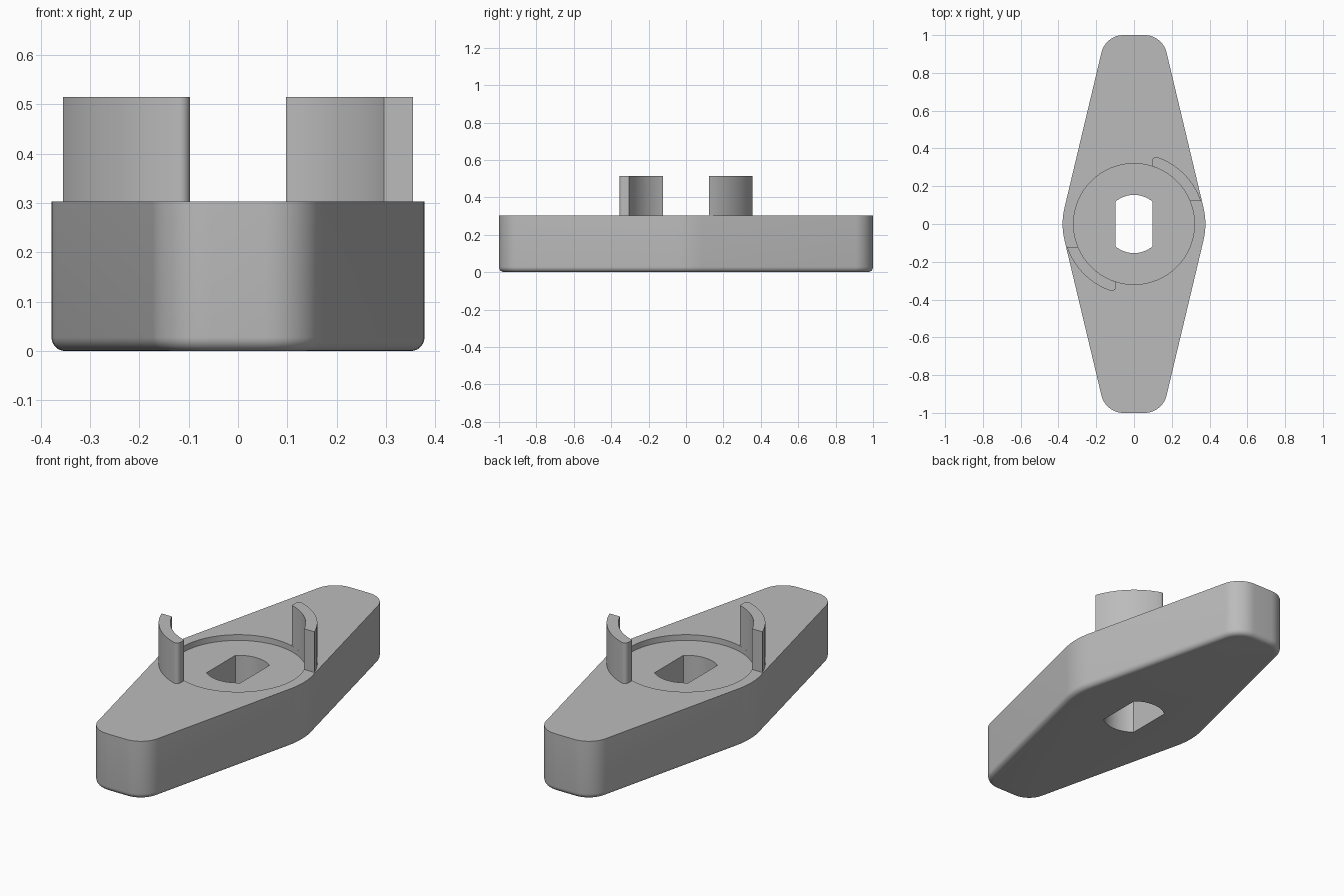
import bpy, bmesh
from math import sin, cos, asin, acos, pi, radians, sqrt

if "Cube" in bpy.data.objects:
    bpy.data.objects.remove(bpy.data.objects["Cube"])

H, FILLET = 0.303, 0.028           # plate height, lower edge rounding
R_MID, R_END = 0.378, 0.12         # waist radius, tip corner radius
TAPER = radians(13.4)              # angle of the tapering sides
R_RECESS, RECESS_Z = 0.32, 0.273

grey = bpy.data.materials.new("grey plastic")
grey.diffuse_color = (0.5, 0.5, 0.5, 1)
grey.use_nodes = True
grey.node_tree.nodes["Principled BSDF"].inputs["Base Color"].default_value = grey.diffuse_color


def arc(cx, cy, r, a0, a1, n):
    return [(cx + r * cos(a0 + (a1 - a0) * i / n),
             cy + r * sin(a0 + (a1 - a0) * i / n)) for i in range(n + 1)]


def loft(name, sections):
    """Closed solid through (outline, z) sections with equal point counts."""
    bm = bmesh.new()
    rings = [[bm.verts.new((x, y, z)) for x, y in pts] for pts, z in sections]
    n = len(rings[0])
    for lo, hi in zip(rings, rings[1:]):
        for i in range(n):
            j = (i + 1) % n
            bm.faces.new((lo[i], lo[j], hi[j], hi[i]))
    bm.faces.new(rings[0][::-1])
    bm.faces.new(rings[-1])
    bmesh.ops.recalc_face_normals(bm, faces=bm.faces)
    me = bpy.data.meshes.new(name)
    bm.to_mesh(me)
    bm.free()
    ob = bpy.data.objects.new(name, me)
    bpy.context.collection.objects.link(ob)
    me.materials.append(grey)
    return ob


def select(ob):
    bpy.ops.object.select_all(action='DESELECT')
    ob.select_set(True)
    bpy.context.view_layer.objects.active = ob


def smooth(ob):
    select(ob)
    bpy.ops.object.shade_smooth_by_angle(angle=radians(30))


def half_turn(pts):
    return [(-x, -y) for x, y in pts]


def plate_outline(d):
    """Tapered plate outline, moved inwards by d."""
    cx = (R_MID - R_END - (1 - R_END) * sin(TAPER)) / cos(TAPER)
    cy = 1 - R_END
    half = (arc(0, 0, R_MID - d, -TAPER, TAPER, 8)
            + arc(cx, cy, R_END - d, TAPER, pi / 2, 12)
            + arc(-cx, cy, R_END - d, pi / 2, pi - TAPER, 12))
    return half + half_turn(half)


# Plate with rounded lower edge
steps = [i * pi / 12 for i in range(7)]
sections = [(plate_outline(FILLET * (1 - sin(a))), FILLET * (1 - cos(a))) for a in steps]
plate = loft("plate", sections + [(plate_outline(0), H)])

# Round recess and flat-sided shaft hole
circle = arc(0, 0, R_RECESS, 0, 2 * pi, 96)[:-1]
recess = loft("recess_cutter", [(circle, RECESS_Z), (circle, H + 0.1)])
a = acos(0.098 / 0.154)
slot = arc(0, 0, 0.154, a, pi - a, 16)
slot += half_turn(slot)
hole = loft("hole_cutter", [(slot, -0.1), (slot, H + 0.1)])
for cutter in (recess, hole):
    cutter.hide_render = True
    mod = plate.modifiers.new("cut", 'BOOLEAN')
    mod.operation, mod.solver, mod.object = 'DIFFERENCE', 'EXACT', cutter
    select(plate)
    bpy.ops.object.modifier_apply(modifier=mod.name)
    bpy.data.objects.remove(cutter)
smooth(plate)

# Two curved posts on opposite sides of the recess
R_OUT, X0, Y0, C = 0.375, 0.097, 0.123, 0.02
inner = arc(0, 0, R_RECESS, acos(X0 / R_RECESS), asin(Y0 / R_RECESS), 20)
fx = X0 + C
fy = sqrt((R_OUT - C) ** 2 - fx ** 2)      # centre of the rounded outer corner
a_end = acos(fx / (R_OUT - C))
post = inner + arc(0, 0, R_OUT, asin(Y0 / R_OUT), a_end, 20) + arc(fx, fy, C, a_end, pi, 8)[1:]
for name, pts in (("back_post", post), ("front_post", half_turn(post))):
    smooth(loft(name, [(pts, H), (pts, 0.515)]))
